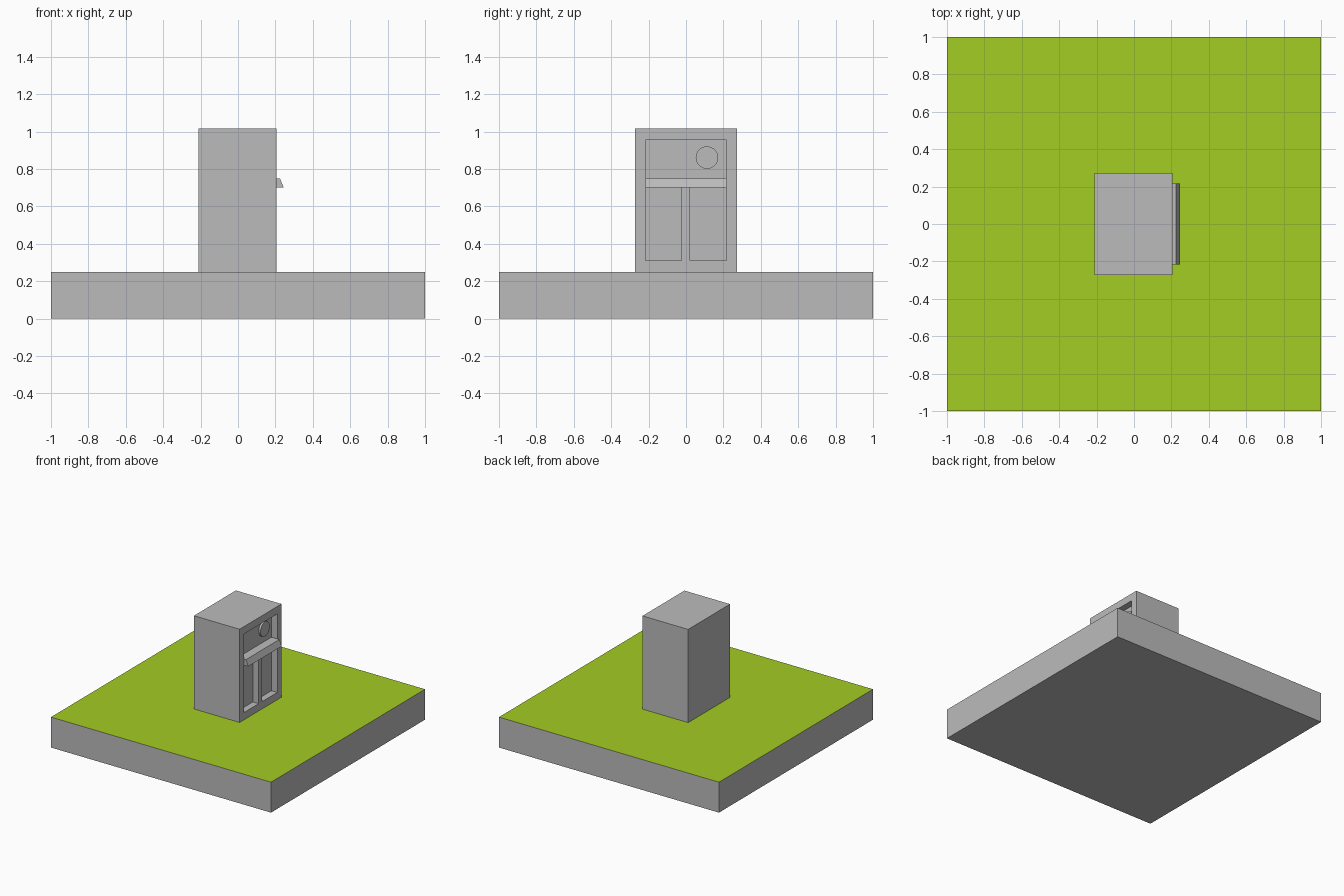
import bpy, bmesh, math
from mathutils import Matrix

if "Cube" in bpy.data.objects:
    bpy.data.objects.remove(bpy.data.objects["Cube"])


def material(name, rgb):
    m = bpy.data.materials.new(name)
    m.diffuse_color = (*rgb, 1)
    m.use_nodes = True
    m.node_tree.nodes["Principled BSDF"].inputs["Base Color"].default_value = m.diffuse_color
    return m


grey = material("stone grey", (0.5, 0.5, 0.5))
green = material("grass green", (0.366, 0.61, 0.017))


def finish(name, bm, mats=(grey,)):
    bmesh.ops.recalc_face_normals(bm, faces=bm.faces)
    me = bpy.data.meshes.new(name)
    bm.to_mesh(me)
    bm.free()
    for m in mats:
        me.materials.append(m)
    ob = bpy.data.objects.new(name, me)
    bpy.context.collection.objects.link(ob)
    return ob


def prism(name, profile, y0, y1, mats=(grey,)):
    """Extrude an (x, z) profile along y."""
    bm = bmesh.new()
    face = bm.faces.new([bm.verts.new((x, y0, z)) for x, z in profile])
    ext = bmesh.ops.extrude_face_region(bm, geom=[face])["geom"]
    verts = [g for g in ext if isinstance(g, bmesh.types.BMVert)]
    bmesh.ops.translate(bm, vec=(0, y1 - y0, 0), verts=verts)
    return finish(name, bm, mats)


def box(name, x0, x1, y0, y1, z0, z1, mats=(grey,)):
    return prism(name, [(x0, z0), (x1, z0), (x1, z1), (x0, z1)], y0, y1, mats)


# Ground slab with a green top
slab = box("ground_slab", -1, 1, -1, 1, 0, 0.25, (grey, green))
for p in slab.data.polygons:
    p.material_index = 1 if p.normal.z > 0.9 else 0

# Cabinet with a recess in its +x face
FRONT, BACK = 0.205, 0.152
cabinet = box("cabinet", -0.21, FRONT, -0.272, 0.272, 0.25, 1.016)
cutter = box("recess_cutter", BACK, 0.4, -0.217, 0.217, 0.31, 0.955)
mod = cabinet.modifiers.new("recess", "BOOLEAN")
mod.operation = "DIFFERENCE"
mod.solver = "EXACT"
mod.object = cutter
bpy.context.view_layer.objects.active = cabinet
cabinet.select_set(True)
bpy.ops.object.modifier_apply(modifier=mod.name)
bpy.data.objects.remove(cutter)

# Post dividing the two lower panels
box("divider_post", BACK, FRONT, -0.024, 0.022, 0.31, 0.70)

# Sloped ledge across the recess
prism("ledge", [(BACK, 0.70), (0.245, 0.70), (0.224, 0.75), (BACK, 0.75)], -0.217, 0.217)

# Round dial on the upper back wall
bm = bmesh.new()
bmesh.ops.create_cone(bm, cap_ends=True, segments=32, radius1=0.06, radius2=0.06, depth=0.016,
                      matrix=Matrix.Translation((BACK + 0.008, 0.112, 0.861))
                      @ Matrix.Rotation(math.pi / 2, 4, "Y"))
finish("dial", bm)
